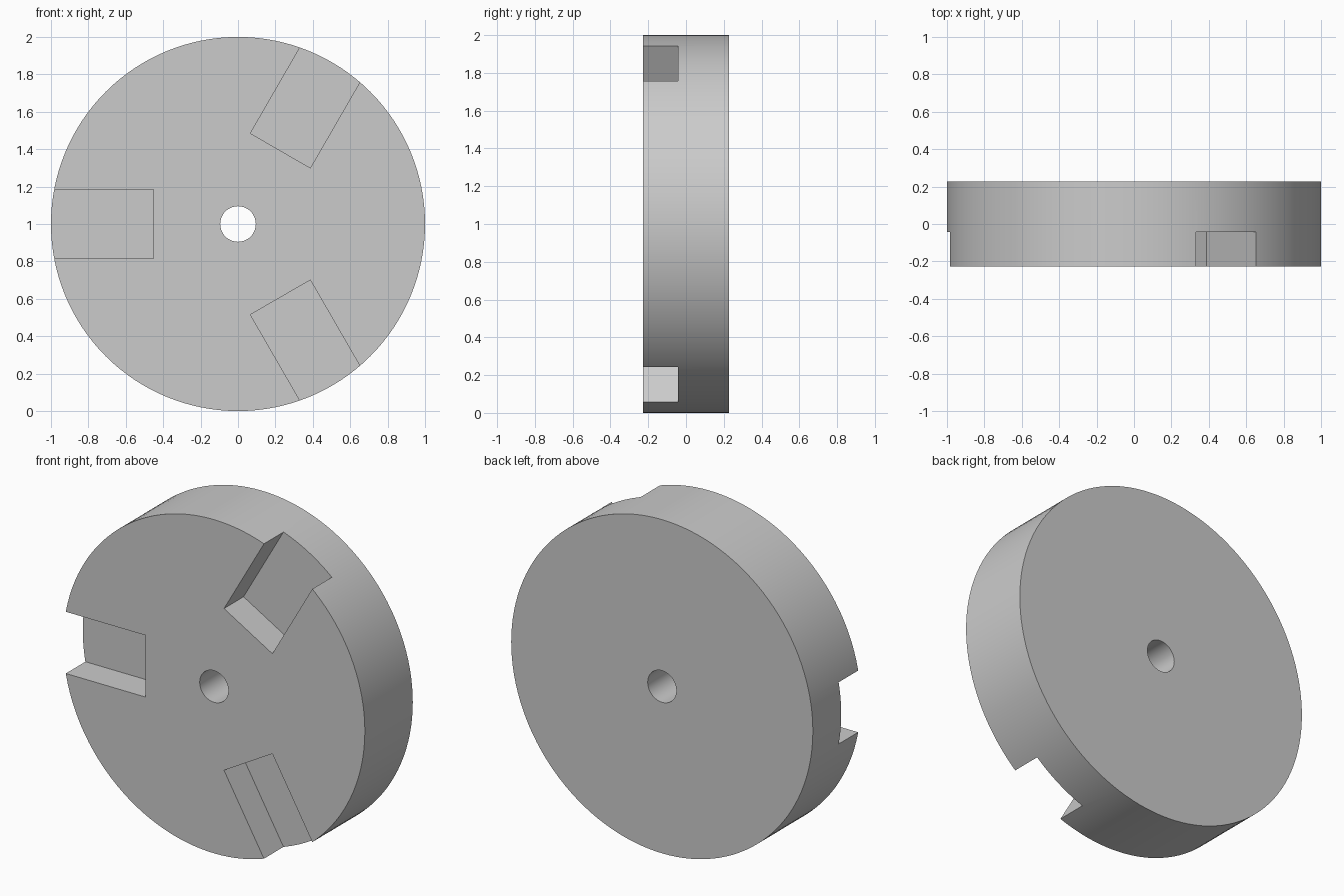
import bpy
from math import radians, cos, sin
from mathutils import Matrix

RADIUS, HALF_DEPTH, BORE = 1.0, 0.227, 0.095
SLOT_START, SLOT_WIDTH, SLOT_FLOOR = 0.453, 0.37, -0.042

if "Cube" in bpy.data.objects:
    bpy.data.objects.remove(bpy.data.objects["Cube"])

# Plain grey finish
grey = bpy.data.materials.new("light_grey")
grey.use_nodes = True
colour = (0.6, 0.6, 0.6, 1)
grey.diffuse_color = colour
grey.node_tree.nodes["Principled BSDF"].inputs["Base Color"].default_value = colour


def cylinder(name, radius, depth, sides):
    bpy.ops.mesh.primitive_cylinder_add(vertices=sides, radius=radius, depth=depth,
                                        location=(0, 0, 1), rotation=(radians(90), 0, 0))
    obj = bpy.context.object
    obj.name = name
    obj.data.materials.append(grey)
    return obj


def slot_cutter(angle):
    # Box reaching from the slot's inner end past the rim, open at the front
    length, front = 0.8, -HALF_DEPTH - 0.1
    middle = SLOT_START + length / 2
    bpy.ops.mesh.primitive_cube_add(size=1)
    obj = bpy.context.object
    obj.name = "slot_cutter"
    obj.data.materials.append(grey)
    size = Matrix.Diagonal((length, SLOT_FLOOR - front, SLOT_WIDTH, 1))
    obj.data.transform(size)
    obj.rotation_euler = (0, -angle, 0)
    obj.location = (middle * cos(angle), (SLOT_FLOOR + front) / 2, 1 + middle * sin(angle))
    return obj


# Thick disc, with a centre bore and three radial slots in its front
disc = cylinder("slotted_disc", RADIUS, 2 * HALF_DEPTH, 128)
cutters = [cylinder("bore_cutter", BORE, 1, 64)]
cutters += [slot_cutter(radians(a)) for a in (60, 180, 300)]

bpy.ops.object.select_all(action="DESELECT")
disc.select_set(True)
bpy.context.view_layer.objects.active = disc
for cutter in cutters:
    cutter.hide_render = True
    cut = disc.modifiers.new("cut", "BOOLEAN")
    cut.operation, cut.solver, cut.object = "DIFFERENCE", "EXACT", cutter
    bpy.ops.object.modifier_apply(modifier=cut.name)
for cutter in cutters:
    bpy.data.objects.remove(cutter)

# Round walls smooth, all edges crisp
bpy.ops.object.shade_smooth_by_angle(angle=radians(30))
